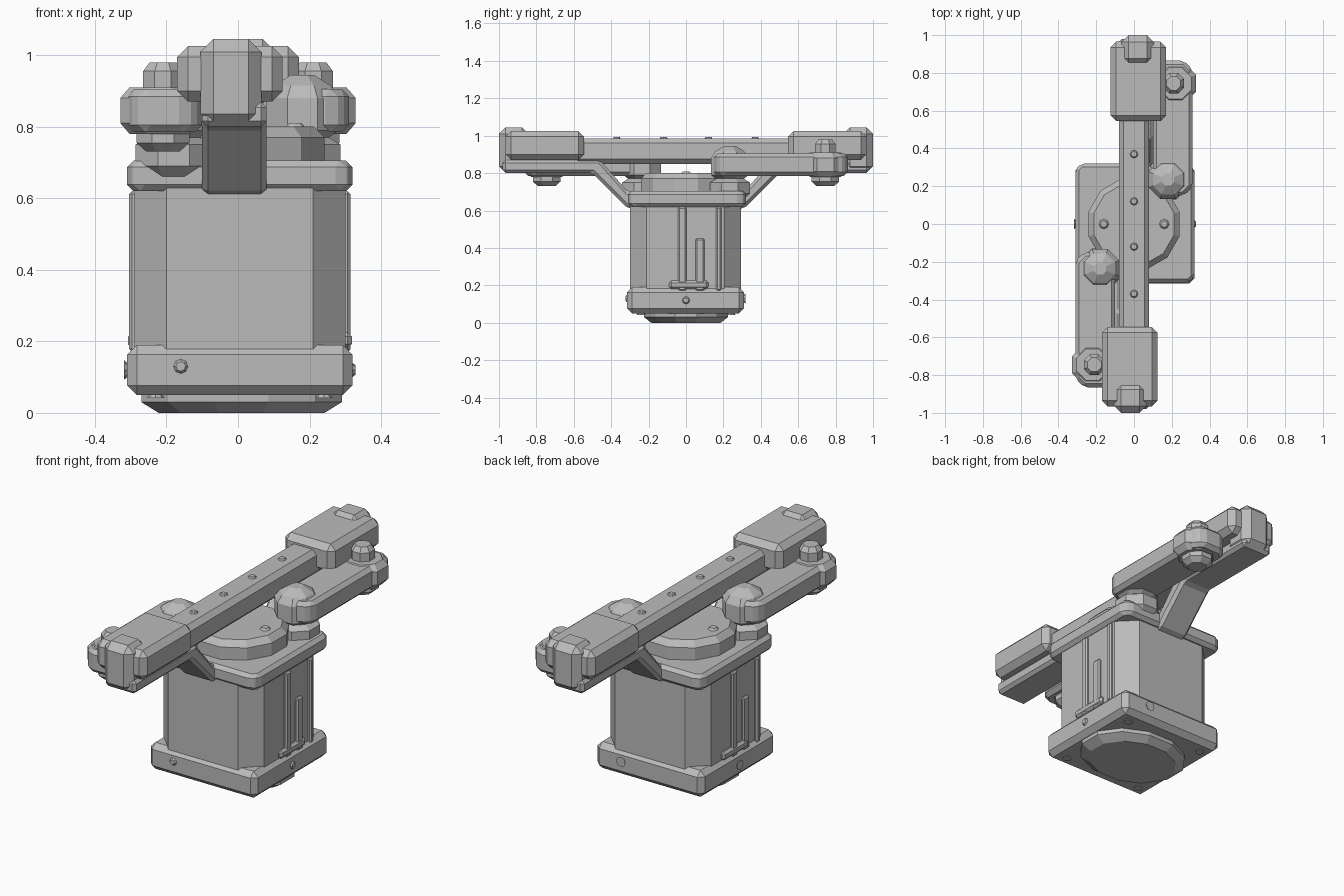
import bpy, bmesh
from math import pi, cos, sin
from mathutils import Matrix

cube = bpy.data.objects.get("Cube")
if cube:
    bpy.data.objects.remove(cube, do_unlink=True)

grey = bpy.data.materials.new("plain grey")
grey.use_nodes = True
colour = (0.5, 0.5, 0.5, 1)
grey.diffuse_color = colour
grey.node_tree.nodes["Principled BSDF"].inputs["Base Color"].default_value = colour


def finish(name, bm, bevel=0.0, turn=False):
    """Chamfer the sharp edges, optionally half-turn about z, and make the object."""
    bmesh.ops.recalc_face_normals(bm, faces=bm.faces)
    if bevel:
        bmesh.ops.bevel(bm, geom=list(bm.edges), offset=bevel, segments=1,
                        affect='EDGES', clamp_overlap=True)
    if turn:
        bm.transform(Matrix.Rotation(pi, 4, 'Z'))
    mesh = bpy.data.meshes.new(name)
    bm.to_mesh(mesh)
    bm.free()
    mesh.materials.append(grey)
    obj = bpy.data.objects.new(name, mesh)
    bpy.context.collection.objects.link(obj)
    return obj


def prism(name, outline, low, high, axis='z', bevel=0.0, turn=False):
    """Extrude an (x, y) outline along z, or a (y, z) outline along x."""
    def place(p, d):
        return (p[0], p[1], d) if axis == 'z' else (d, p[0], p[1])
    bm = bmesh.new()
    rings = [[bm.verts.new(place(p, d)) for p in outline] for d in (low, high)]
    for ring in rings:
        bm.faces.new(ring)
    n = len(outline)
    for i in range(n):
        j = (i + 1) % n
        bm.faces.new((rings[0][i], rings[0][j], rings[1][j], rings[1][i]))
    return finish(name, bm, bevel, turn)


def chamfered(x0, x1, y0, y1, c):
    return [(x0 + c, y0), (x1 - c, y0), (x1, y0 + c), (x1, y1 - c),
            (x1 - c, y1), (x0 + c, y1), (x0, y1 - c), (x0, y0 + c)]


def box(name, x0, x1, y0, y1, z0, z1, bevel=0.02, turn=False):
    outline = [(x0, y0), (x1, y0), (x1, y1), (x0, y1)]
    return prism(name, outline, z0, z1, bevel=bevel, turn=turn)


def lathe(name, centre, profile, sides=8, turn=False, squash=1.0):
    """Stack of (radius, z) rings with flat ends."""
    bm = bmesh.new()
    rings = []
    for r, z in profile:
        ring = []
        for i in range(sides):
            a = 2 * pi * (i + 0.5) / sides
            ring.append(bm.verts.new((centre[0] + r * cos(a),
                                      centre[1] + r * squash * sin(a), z)))
        rings.append(ring)
    bm.faces.new(rings[0])
    bm.faces.new(rings[-1])
    for a, b in zip(rings, rings[1:]):
        for i in range(sides):
            j = (i + 1) % sides
            bm.faces.new((a[i], a[j], b[j], b[i]))
    return finish(name, bm, turn=turn)


def bolt(name, place, direction, radius=0.03, height=0.01):
    bm = bmesh.new()
    rot = Matrix.Identity(4)
    if direction != 'z':
        rot = Matrix.Rotation(pi / 2, 4, 'Y' if direction == 'x' else 'X')
    bmesh.ops.create_cone(bm, cap_ends=True, segments=8, radius1=radius,
                          radius2=radius * 0.5 if height > 0 else radius,
                          depth=2 * height,
                          matrix=Matrix.Translation(place) @ rot)
    return finish(name, bm)


# Pedestal: foot disc, base plate, chamfered column, top plate, turntable
lathe("foot_disc", (0.01, 0), [(0.24, 0), (0.29, 0.03), (0.29, 0.07)], 12, squash=0.8)
box("base_plate", -0.31, 0.32, -0.315, 0.31, 0.05, 0.19, 0.027)
prism("column", chamfered(-0.29, 0.3, -0.3, 0.295, 0.09), 0.17, 0.65)
prism("top_plate", chamfered(-0.31, 0.32, -0.31, 0.32, 0.03), 0.62, 0.705, bevel=0.018)
lathe("turntable", (0, 0), [(0.25, 0.69), (0.25, 0.77), (0.22, 0.8)], 12)

# Main beam
box("main_beam", -0.08, 0.08, -0.6, 0.6, 0.85, 0.985, 0.025)
for y in (-0.37, -0.12, 0.12, 0.37):
    bolt("beam_bolt", (0.0, y, 0.983), 'z')

# Bracket side outline: flat bar, then a slope down to the column
bracket = [(-0.98, 0.8), (-0.5, 0.8), (-0.31, 0.61), (-0.22, 0.61),
           (-0.22, 0.7), (-0.31, 0.7), (-0.46, 0.87), (-0.98, 0.87)]

# Each half of the machine is the other half turned about the upright axis
for side, turn in (("front", False), ("back", True)):
    prism(side + "_bracket", bracket, -0.1, 0.08, 'x', 0.016, turn)
    box(side + "_beam_head", -0.17, 0.125, -0.965, -0.545, 0.87, 1.025, 0.03, turn)
    box(side + "_head_tip", -0.105, 0.065, -1.0, -0.84, 0.8, 1.045, 0.036, turn)
    prism(side + "_side_arm", chamfered(-0.31, -0.1, -0.865, -0.15, 0.045),
          0.785, 0.905, bevel=0.02, turn=turn)
    lathe(side + "_arm_joint", (-0.18, -0.235),
          [(0.08, 0.66), (0.115, 0.69), (0.115, 0.75), (0.08, 0.77),
           (0.11, 0.79), (0.11, 0.88), (0.085, 0.915), (0.035, 0.945)], turn=turn)
    lathe(side + "_end_boss", (-0.22, -0.745),
          [(0.09, 0.78), (0.118, 0.81), (0.118, 0.88), (0.09, 0.91)], turn=turn)
    lathe(side + "_end_pin", (-0.21, -0.745),
          [(0.05, 0.73), (0.08, 0.755), (0.08, 0.79), (0.06, 0.8),
           (0.06, 0.955), (0.04, 0.98)], turn=turn)

# Raised ribs on both sides of the column
for x in (-0.29, 0.3):
    for y, width, top in ((-0.02, 0.045, 0.62), (0.075, 0.05, 0.45), (0.175, 0.03, 0.62)):
        y = y if x > 0 else -y
        box("column_rib", x - 0.014, x + 0.014, y - width / 2, y + width / 2, 0.17, top, 0.008)
    box("cable_clip", x - 0.018, x + 0.018, -0.09, 0.12, 0.18, 0.225, 0.012)

# Base plate bolts
for y in (-0.315, 0.31):
    bolt("base_bolt", (-0.16 if y < 0 else 0.16, y, 0.13), 'y', 0.027, 0.008)
for x in (-0.31, 0.32):
    bolt("base_bolt", (x, 0, 0.12), 'x', 0.027, 0.008)
for x in (-0.23, 0.24):
    for y in (-0.24, 0.24):
        bolt("underside_bolt", (x, y, 0.05), 'z', 0.025, 0.008)
for x, y in ((0.16, 0.0), (-0.16, 0.0)):
    bolt("turntable_bolt", (x, y, 0.8), 'z', 0.035, 0.01)
